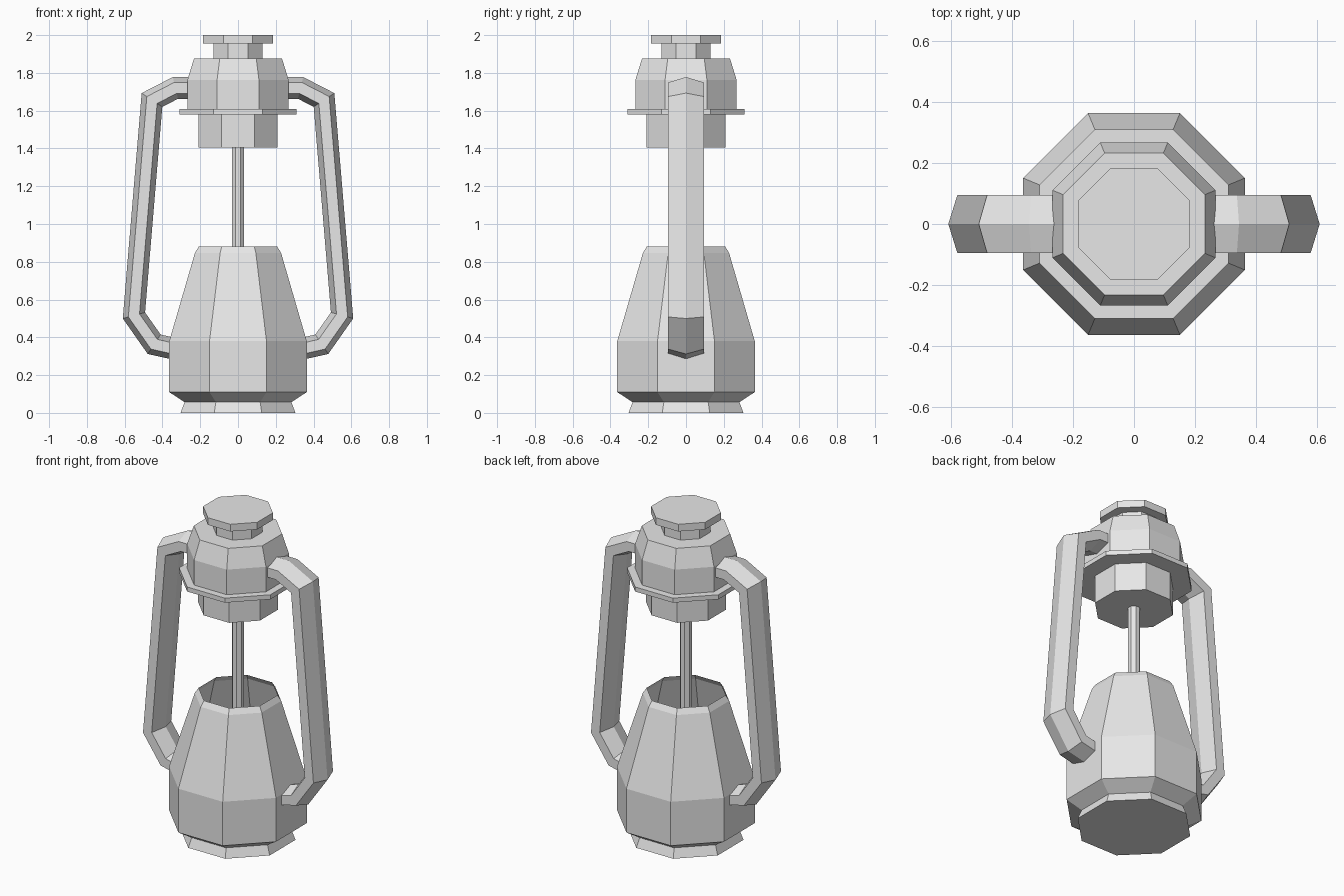
import bpy
import bmesh
import math
from mathutils import Vector

cube = bpy.data.objects.get("Cube")
if cube:
    bpy.data.objects.remove(cube, do_unlink=True)

# One plain grey for the whole lantern
grey = bpy.data.materials.new("plain grey")
grey.use_nodes = True
COLOUR = (0.8, 0.8, 0.8, 1.0)
grey.diffuse_color = COLOUR
grey.node_tree.nodes["Principled BSDF"].inputs["Base Color"].default_value = COLOUR


def finish(name, bm, recalc=True):
    if recalc:
        bmesh.ops.recalc_face_normals(bm, faces=bm.faces)
    mesh = bpy.data.meshes.new(name)
    bm.to_mesh(mesh)
    bm.free()
    mesh.materials.append(grey)
    obj = bpy.data.objects.new(name, mesh)
    bpy.context.collection.objects.link(obj)
    return obj


def skin(bm, rings, cap_start=True, cap_end=True):
    """Join rings of points into a tube."""
    loops = [[bm.verts.new(p) for p in ring] for ring in rings]
    n = len(loops[0])
    for a, b in zip(loops, loops[1:]):
        for i in range(n):
            j = (i + 1) % n
            bm.faces.new((a[i], a[j], b[j], b[i]))
    if cap_start:
        bm.faces.new(loops[0][::-1])
    if cap_end:
        bm.faces.new(loops[-1])


def octagon(half_width, z):
    r = half_width / math.cos(math.pi / 8)
    angles = [math.pi / 8 + i * math.pi / 4 for i in range(8)]
    return [(r * math.cos(a), r * math.sin(a), z) for a in angles]


def turned(name, profile, open_top=False):
    """Eight-sided part from (half width, height) pairs."""
    bm = bmesh.new()
    skin(bm, [octagon(w, z) for w, z in profile], cap_end=not open_top)
    return finish(name, bm, recalc=False)


# Hollow base with an open mouth
turned("base", [(0.304, 0), (0.283, 0.057), (0.364, 0.11), (0.364, 0.38),
                (0.228, 0.847), (0.208, 0.88)], open_top=True)

# Central rod
turned("rod", [(0.033, 0.01), (0.033, 1.42)])

# Head: collar, flange, dome, neck and cap
turned("collar", [(0.21, 1.406), (0.21, 1.585)])
turned("flange", [(0.311, 1.58), (0.311, 1.608)])
turned("dome", [(0.268, 1.605), (0.268, 1.762), (0.233, 1.876)])
turned("neck", [(0.13, 1.87), (0.13, 1.96)])
turned("cap", [(0.184, 1.956), (0.184, 2.0)])

# Handles: a flattened six-sided section swept along the outer ridge
RIDGE = [(0.2, 1.778), (0.345, 1.778), (0.51, 1.693), (0.61, 0.5),
         (0.478, 0.312), (0.3, 0.272)]
DEPTH = 0.115
HALF_WIDTH = 0.095
SECTION = [(0, 0), (1, 0.25), (1, 0.75), (0, 1), (-1, 0.75), (-1, 0.25)]


def handle(name, side):
    pts = [Vector(p) for p in RIDGE]
    normals = []
    for a, b in zip(pts, pts[1:]):
        d = (b - a).normalized()
        normals.append(Vector((d.y, -d.x)))
    rings = []
    for i, p in enumerate(pts):
        n1 = normals[max(i - 1, 0)]
        n2 = normals[min(i, len(normals) - 1)]
        inward = (n1 + n2) / (1 + n1.dot(n2))
        ring = []
        for across, depth in SECTION:
            q = p + inward * DEPTH * depth
            ring.append((side * q.x, across * HALF_WIDTH, q.y))
        rings.append(ring)
    bm = bmesh.new()
    skin(bm, rings)
    finish(name, bm)


handle("left_handle", 1)
handle("right_handle", -1)
